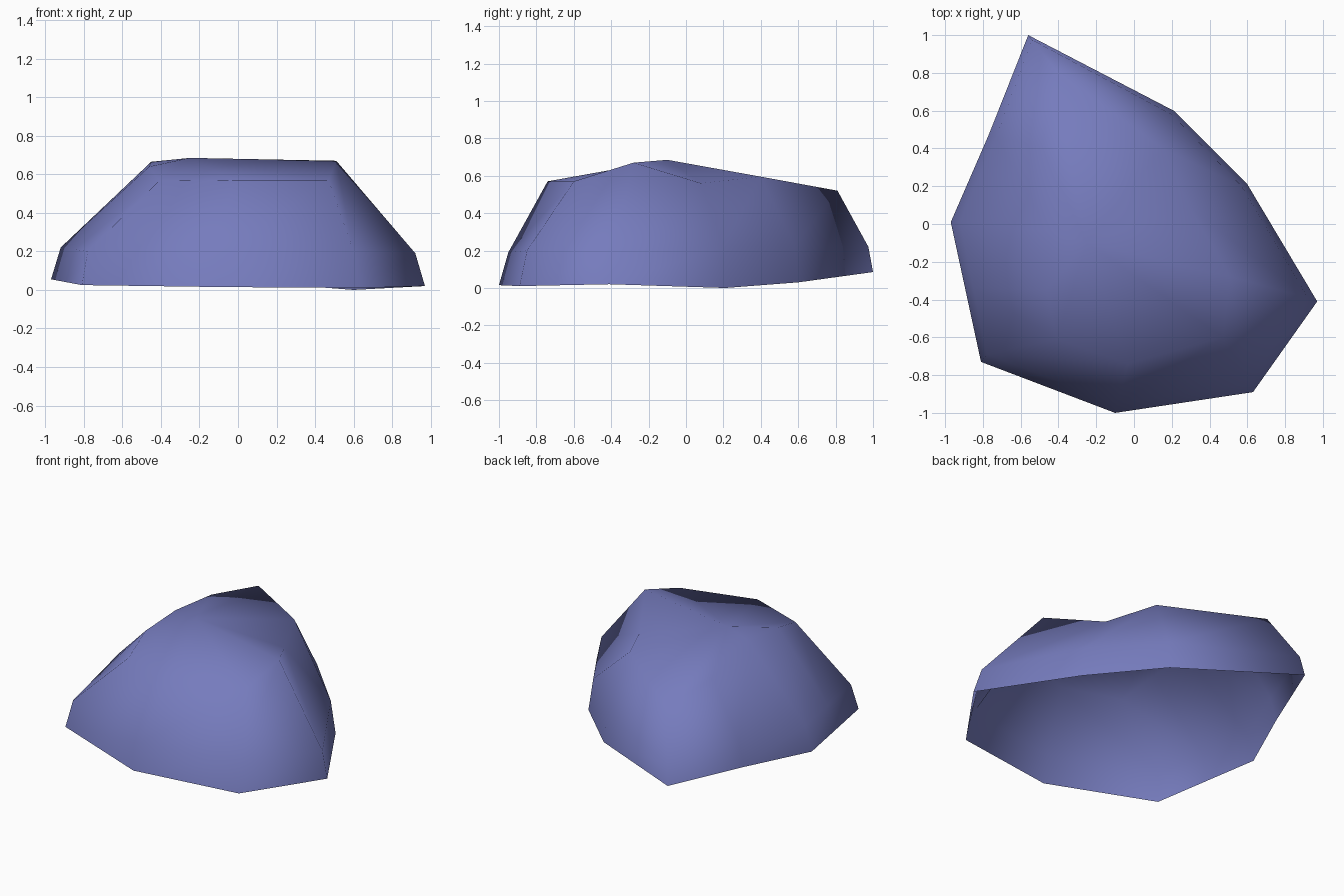
import bpy, bmesh

if "Cube" in bpy.data.objects:
    bpy.data.objects.remove(bpy.data.objects["Cube"])

# Outline of the rock at three heights, counter-matched column by column
base = [(-.56, 1, .085), (.21, .6, .03), (.60, .21, 0), (.97, -.41, .02), (.63, -.89, .01),
        (-.10, -1, .015), (-.81, -.73, .025), (-.89, -.36, .04), (-.97, .01, .055), (-.77, .47, .07)]
shoulder = [(-.54, .975, .22), (.20, .58, .226), (.57, .20, .22), (.92, -.39, .19), (.60, -.85, .20),
            (-.09, -.95, .19), (-.78, -.69, .20), (-.85, -.34, .21), (-.92, .01, .22), (-.73, .46, .22)]
crown = [(-.41, .81, .52), (.15, .40, .595), (.30, .08, .56), (.51, -.28, .67), (.47, -.60, .57),
         (-.03, -.74, .57), (-.41, -.61, .565), (-.46, -.35, .64), (-.45, -.04, .665), (-.49, .41, .59)]
peak = (-.25, -.10, .685)

bm = bmesh.new()
rings = [[bm.verts.new(p) for p in ring] for ring in (base, shoulder, crown)]
top = bm.verts.new(peak)
n = len(base)
for i in range(n):
    j = (i + 1) % n
    # sloping sides
    for low, high in zip(rings, rings[1:]):
        bm.faces.new((low[j], low[i], high[i], high[j]))
    # gently domed cap
    bm.faces.new((rings[2][j], rings[2][i], top))
for f in bm.faces:
    f.smooth = True

# Open-bottomed rock shell
mesh = bpy.data.meshes.new("rock")
bm.to_mesh(mesh)
bm.free()
rock = bpy.data.objects.new("rock", mesh)
bpy.context.collection.objects.link(rock)

mat = bpy.data.materials.new("slate blue stone")
mat.diffuse_color = (0.18, 0.20, 0.51, 1)
mat.use_nodes = True
mat.node_tree.nodes["Principled BSDF"].inputs["Base Color"].default_value = mat.diffuse_color
mesh.materials.append(mat)
